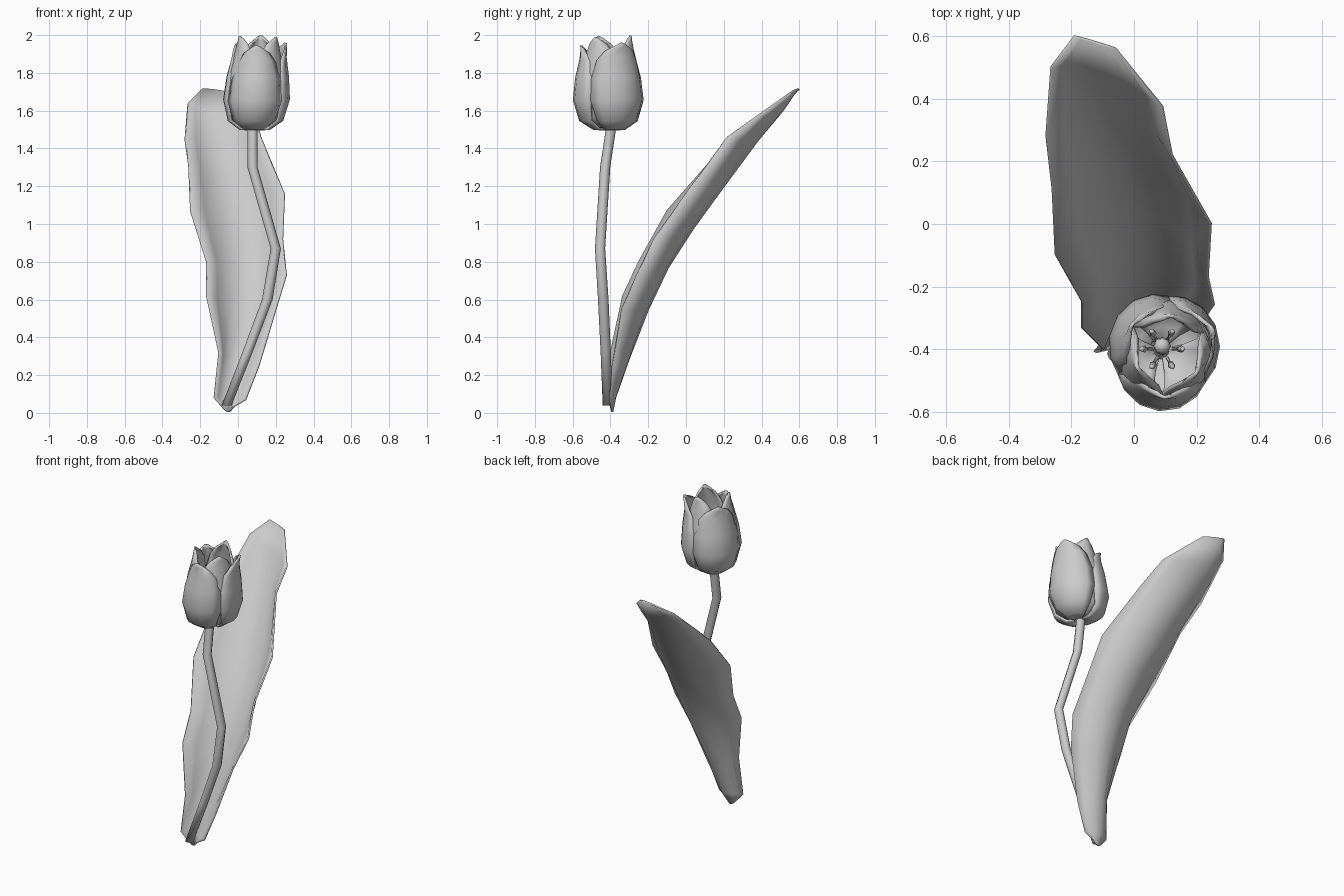
import bpy, bmesh
from math import sin, cos, pi, radians
from mathutils import Vector


def sheet(name, rows, thickness=0.0, offset=0.0):
    """Smooth quad surface through rows of points, optionally thickened."""
    bm = bmesh.new()
    grid = [[bm.verts.new(p) for p in row] for row in rows]
    for a, b in zip(grid, grid[1:]):
        for i in range(len(a) - 1):
            bm.faces.new((a[i], a[i + 1], b[i + 1], b[i]))
    bmesh.ops.remove_doubles(bm, verts=bm.verts, dist=0.0005)
    bmesh.ops.recalc_face_normals(bm, faces=bm.faces)
    for f in bm.faces:
        f.smooth = True
    me = bpy.data.meshes.new(name)
    bm.to_mesh(me)
    bm.free()
    ob = bpy.data.objects.new(name, me)
    bpy.context.collection.objects.link(ob)
    if thickness:
        m = ob.modifiers.new("thickness", "SOLIDIFY")
        m.thickness = thickness
        m.offset = offset
    return ob


def tube(name, path, sides=8):
    """Horizontal rings along a path of (x, y, z, radius)."""
    rows = [[(x + r * cos(2 * pi * i / sides), y + r * sin(2 * pi * i / sides), z)
             for i in range(sides + 1)] for x, y, z, r in path]
    return sheet(name, rows)


# Stem, bending to the right and back under the flower
tube("stem", [(-0.06, -0.415, 0.04, 0.0), (-0.06, -0.415, 0.04, 0.026),
              (0.05, -0.425, 0.32, 0.027), (0.155, -0.438, 0.60, 0.028),
              (0.20, -0.455, 0.87, 0.027), (0.077, -0.428, 1.30, 0.027),
              (0.077, -0.395, 1.52, 0.027)])

# Leaf: left edge, midrib and right edge of each cross-section
ribs = [
    ((-0.08, -0.40, 0.03), (-0.05, -0.39, 0.005), (-0.03, -0.40, 0.03)),
    ((-0.125, -0.41, 0.08), (-0.05, -0.375, 0.08), (0.04, -0.405, 0.07)),
    ((-0.10, -0.40, 0.32), (-0.01, -0.305, 0.28), (0.11, -0.39, 0.25)),
    ((-0.165, -0.335, 0.62), (0.03, -0.20, 0.55), (0.20, -0.34, 0.55)),
    ((-0.165, -0.25, 0.80), (0.04, -0.095, 0.77), (0.255, -0.26, 0.73)),
    ((-0.25, -0.10, 1.07), (0.02, 0.04, 0.98), (0.235, -0.17, 0.92)),
    ((-0.26, 0.11, 1.31), (-0.02, 0.20, 1.20), (0.245, 0.00, 1.16)),
    ((-0.28, 0.28, 1.45), (-0.07, 0.37, 1.43), (0.12, 0.22, 1.46)),
    ((-0.265, 0.50, 1.64), (-0.10, 0.49, 1.58), (0.09, 0.375, 1.57)),
    ((-0.19, 0.60, 1.715), (-0.12, 0.58, 1.71), (-0.06, 0.56, 1.70)),
]
rows = []
for l, m, r in ribs:
    l, m, r = Vector(l), Vector(m), Vector(r)
    sag = m - (l + r) / 2
    rows.append([l.lerp(r, (t + 1) / 2) + sag * (1 - abs(t) ** 2.4)
                 for t in (-1, -0.75, -0.4, 0, 0.4, 0.75, 1)])
sheet("leaf", rows, 0.01)

# Petals: (height, radius, half angle in degrees)
profile = [(0.0, 0.03, 50), (0.004, 0.085, 48), (0.05, 0.155, 52), (0.16, 0.185, 60),
           (0.28, 0.170, 60), (0.38, 0.142, 50), (0.43, 0.132, 32), (0.455, 0.13, 10)]


def petal(name, angle, scale, height, flare, lift):
    rows = []
    for h, r, half in profile:
        t = h / 0.455
        cx, cy = 0.088 + 0.022 * t, -0.402 - 0.008 * t
        row = []
        for u in (-1, -0.7, -0.35, 0, 0.35, 0.7, 1):
            a = radians(angle + u * half)
            rr = r * scale * (1 - 0.10 * u * u) + flare * t ** 5
            row.append((cx + rr * cos(a) * 0.95, cy + rr * sin(a) * 1.02,
                        1.5 + lift + h * height - 0.02 * u * u * t))
        rows.append(row)
    sheet(name, rows, 0.012)


for i, (top, flare) in enumerate(((0.98, 0.012), (1.01, 0.035), (1.0, 0.02))):
    petal(f"outer_petal_{i + 1}", -95 + 120 * i, 1.0, top, flare, 0.0)
for i, top in enumerate((1.05, 1.07, 1.06)):
    petal(f"inner_petal_{i + 1}", -35 + 120 * i, 0.88, top, 0.0, 0.012)

# Pistil and stamens inside the cup
tube("pistil", [(0.09, -0.40, 1.51, 0.02), (0.09, -0.395, 1.66, 0.017),
                (0.09, -0.39, 1.675, 0.028), (0.09, -0.39, 1.70, 0.024),
                (0.09, -0.39, 1.71, 0.0)])
for i in range(6):
    a = 2 * pi * i / 6
    c, s = cos(a), sin(a)
    tube(f"stamen_{i + 1}", [(0.09 + c * d, -0.40 + s * d, z, r) for d, z, r in
         ((0.03, 1.51, 0.005), (0.055, 1.58, 0.005), (0.058, 1.59, 0.012),
          (0.065, 1.64, 0.009), (0.066, 1.65, 0.0))], 5)
